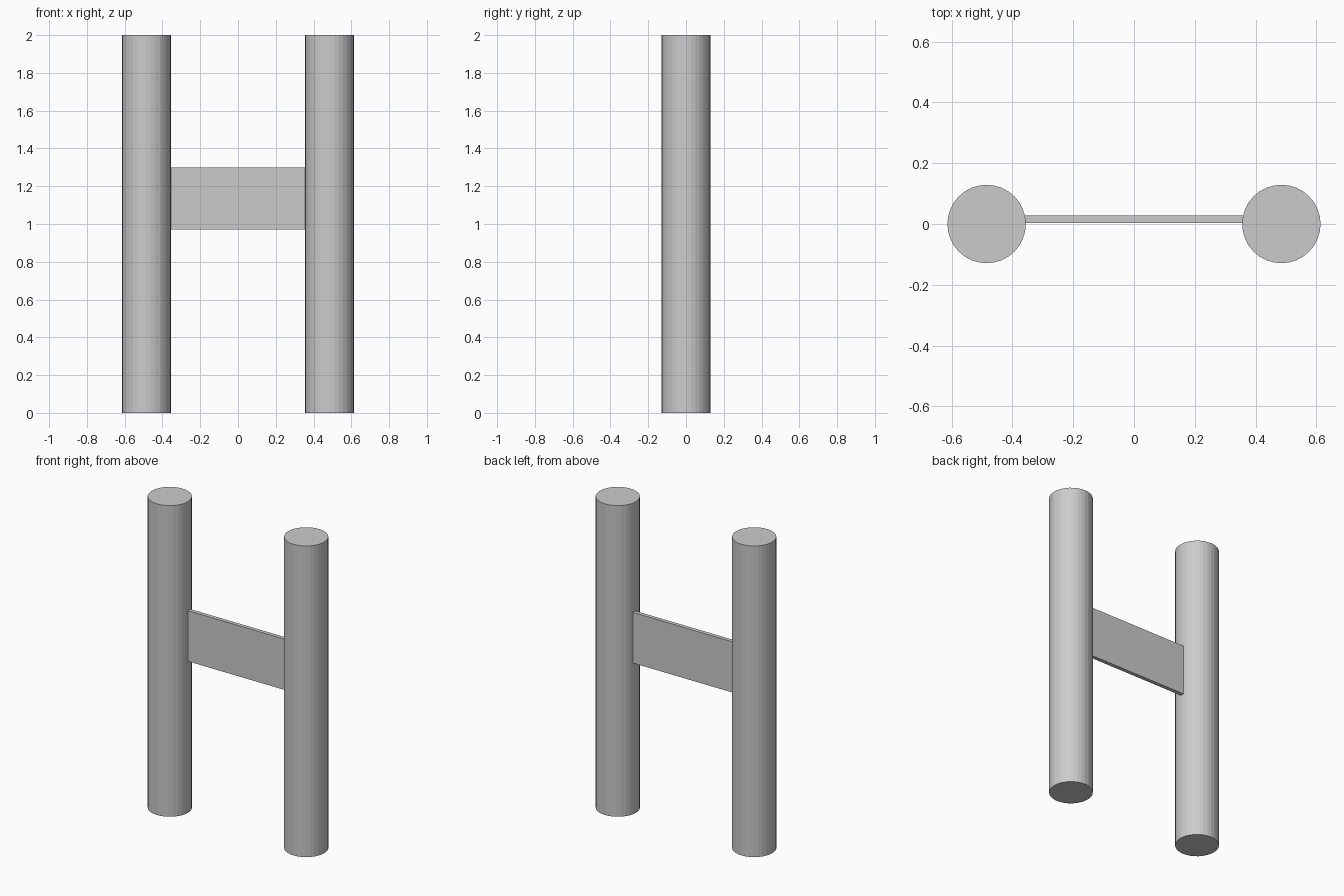
import bpy

cube = bpy.data.objects.get("Cube")
if cube:
    bpy.data.objects.remove(cube, do_unlink=True)

POST_RADIUS = 0.129
POST_X = 0.485
HEIGHT = 2.0

# Single grey material
grey = bpy.data.materials.new("plain grey")
grey.use_nodes = True
colour = (0.6, 0.6, 0.6, 1)
grey.diffuse_color = colour
grey.node_tree.nodes["Principled BSDF"].inputs["Base Color"].default_value = colour


def finish(name):
    obj = bpy.context.object
    obj.name = name
    obj.data.materials.append(grey)
    return obj


# Two round upright posts
for name, side in (("left_post", 1), ("right_post", -1)):
    bpy.ops.mesh.primitive_cylinder_add(
        vertices=32, radius=POST_RADIUS, depth=HEIGHT,
        location=(side * POST_X, 0, HEIGHT / 2))
    finish(name)

# Thin crossboard, ends just inside the posts
bpy.ops.mesh.primitive_cube_add(size=1, location=(0, 0.015, 1.135))
board = finish("crossboard")
board.scale = (2 * (POST_X - POST_RADIUS) + 0.01, 0.025, 0.326)
bpy.ops.object.transform_apply(location=False, rotation=False, scale=True)
